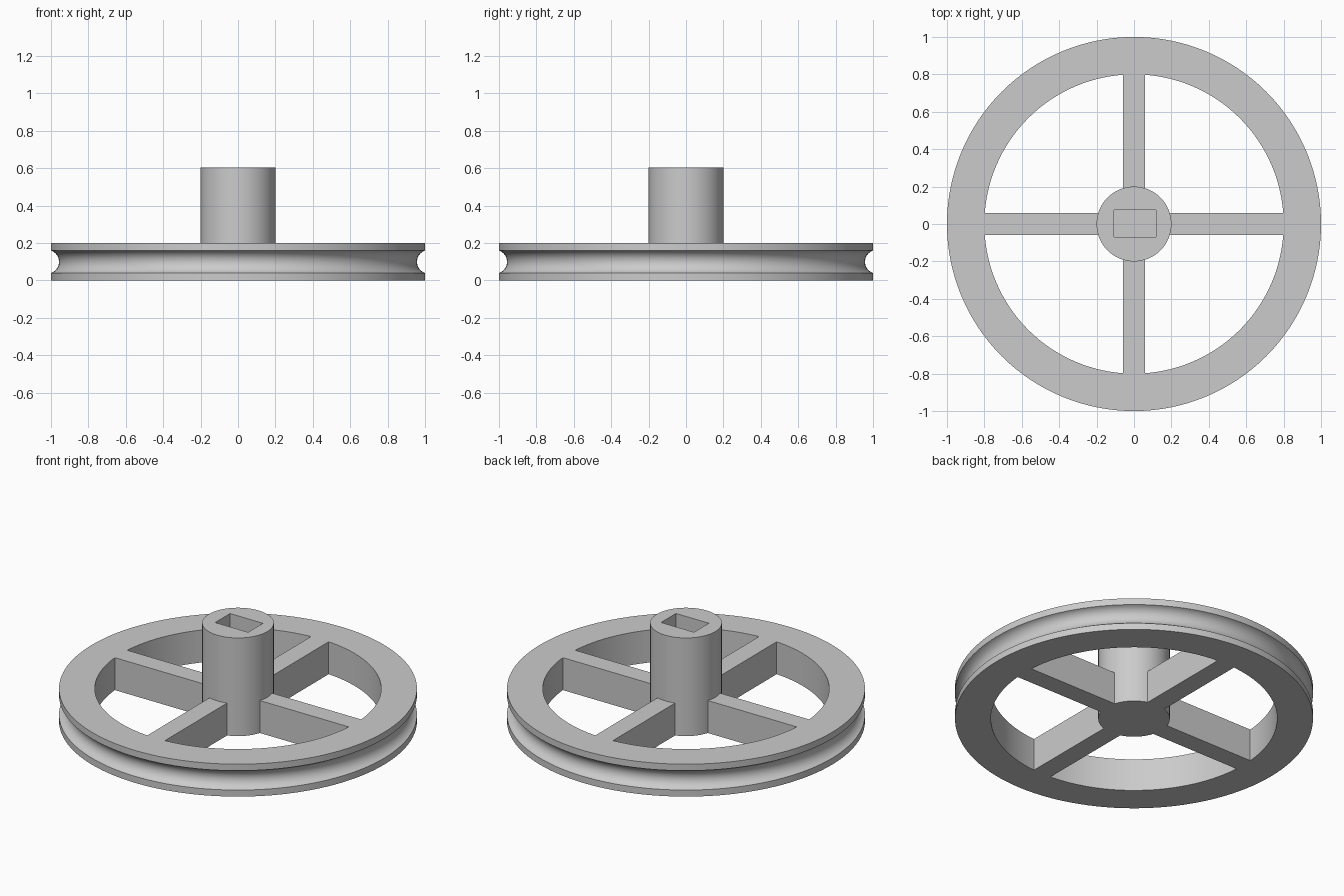
import bpy, bmesh
from math import sin, cos, pi, asin, radians

cube = bpy.data.objects.get("Cube")
if cube:
    bpy.data.objects.remove(cube, do_unlink=True)

GREY = (0.6, 0.6, 0.6, 1)
SEGMENTS = 128
RIM_INNER, HUB_R, WHEEL_H, HUB_H = 0.8, 0.2, 0.2, 0.605
SPOKE_HALF = 0.06

grey = bpy.data.materials.new("plain_grey")
grey.use_nodes = True
grey.diffuse_color = GREY
grey.node_tree.nodes["Principled BSDF"].inputs["Base Color"].default_value = GREY


def finish(name, bm):
    """Turn a bmesh into a named grey object."""
    bmesh.ops.remove_doubles(bm, verts=bm.verts, dist=0.0001)
    bmesh.ops.recalc_face_normals(bm, faces=bm.faces)
    mesh = bpy.data.meshes.new(name)
    bm.to_mesh(mesh)
    bm.free()
    mesh.materials.append(grey)
    obj = bpy.data.objects.new(name, mesh)
    bpy.context.collection.objects.link(obj)
    return obj


def smooth(obj):
    bpy.ops.object.select_all(action='DESELECT')
    obj.select_set(True)
    bpy.context.view_layer.objects.active = obj
    bpy.ops.object.shade_smooth_by_angle(angle=radians(30))


def lathe(name, profile, closed):
    """Spin a radius/height profile around z."""
    bm = bmesh.new()
    verts = [bm.verts.new((r, 0, z)) for r, z in profile]
    edges = [bm.edges.new(pair) for pair in zip(verts, verts[1:])]
    if closed:
        edges.append(bm.edges.new((verts[-1], verts[0])))
    bmesh.ops.spin(bm, geom=verts + edges, cent=(0, 0, 0), axis=(0, 0, 1),
                   angle=2 * pi, steps=SEGMENTS, use_merge=True)
    return finish(name, bm)


# Rim with a rounded belt groove around its outer edge
groove_r, groove_x = 0.063, 1.02
start = asin((groove_x - 1) / groove_r) + pi / 2
steps = 16
groove = []
for i in range(steps + 1):
    a = -start + (2 * start - 2 * pi) * i / steps
    groove.append((groove_x + groove_r * cos(a), WHEEL_H / 2 + groove_r * sin(a)))
groove.sort(key=lambda p: p[1])
rim = lathe("grooved_rim", [(RIM_INNER, 0), (1, 0)] + groove
            + [(1, WHEEL_H), (RIM_INNER, WHEEL_H)], True)
smooth(rim)

# Central hub, from the underside of the wheel to the top of the shaft
hub = lathe("hub", [(0, 0), (HUB_R, 0), (HUB_R, WHEEL_H),
                    (HUB_R, HUB_H), (0, HUB_H)], False)

# Rectangular blind socket in the top of the hub
bm = bmesh.new()
bmesh.ops.create_cube(bm, size=1)
bmesh.ops.scale(bm, vec=(0.225, 0.145, 0.8), verts=bm.verts)
bmesh.ops.translate(bm, vec=(0.005, 0.003, WHEEL_H + 0.4), verts=bm.verts)
cutter = finish("socket_cutter", bm)
cutter.hide_render = True
cut = hub.modifiers.new("socket", 'BOOLEAN')
cut.operation = 'DIFFERENCE'
cut.solver = 'EXACT'
cut.object = cutter
bpy.context.view_layer.objects.active = hub
bpy.ops.object.modifier_apply(modifier=cut.name)
bpy.data.objects.remove(cutter, do_unlink=True)
smooth(hub)


# Four spokes whose ends follow the hub and rim curves
def arc(radius, direction, count=6):
    half = asin(SPOKE_HALF / radius) * direction
    return [(radius * cos(t), radius * sin(t))
            for t in (half * (2 * i / count - 1) for i in range(count + 1))]


for k, side in enumerate(("left", "back", "right", "front")):
    bm = bmesh.new()
    outline = arc(RIM_INNER, 1) + arc(HUB_R, -1)
    turn = k * pi / 2
    base = bm.faces.new([bm.verts.new((x * cos(turn) - y * sin(turn),
                                       x * sin(turn) + y * cos(turn), 0))
                         for x, y in outline])
    top = bmesh.ops.extrude_face_region(bm, geom=[base], use_keep_orig=True)
    bmesh.ops.translate(bm, vec=(0, 0, WHEEL_H),
                        verts=[v for v in top["geom"] if isinstance(v, bmesh.types.BMVert)])
    finish(side + "_spoke", bm)
